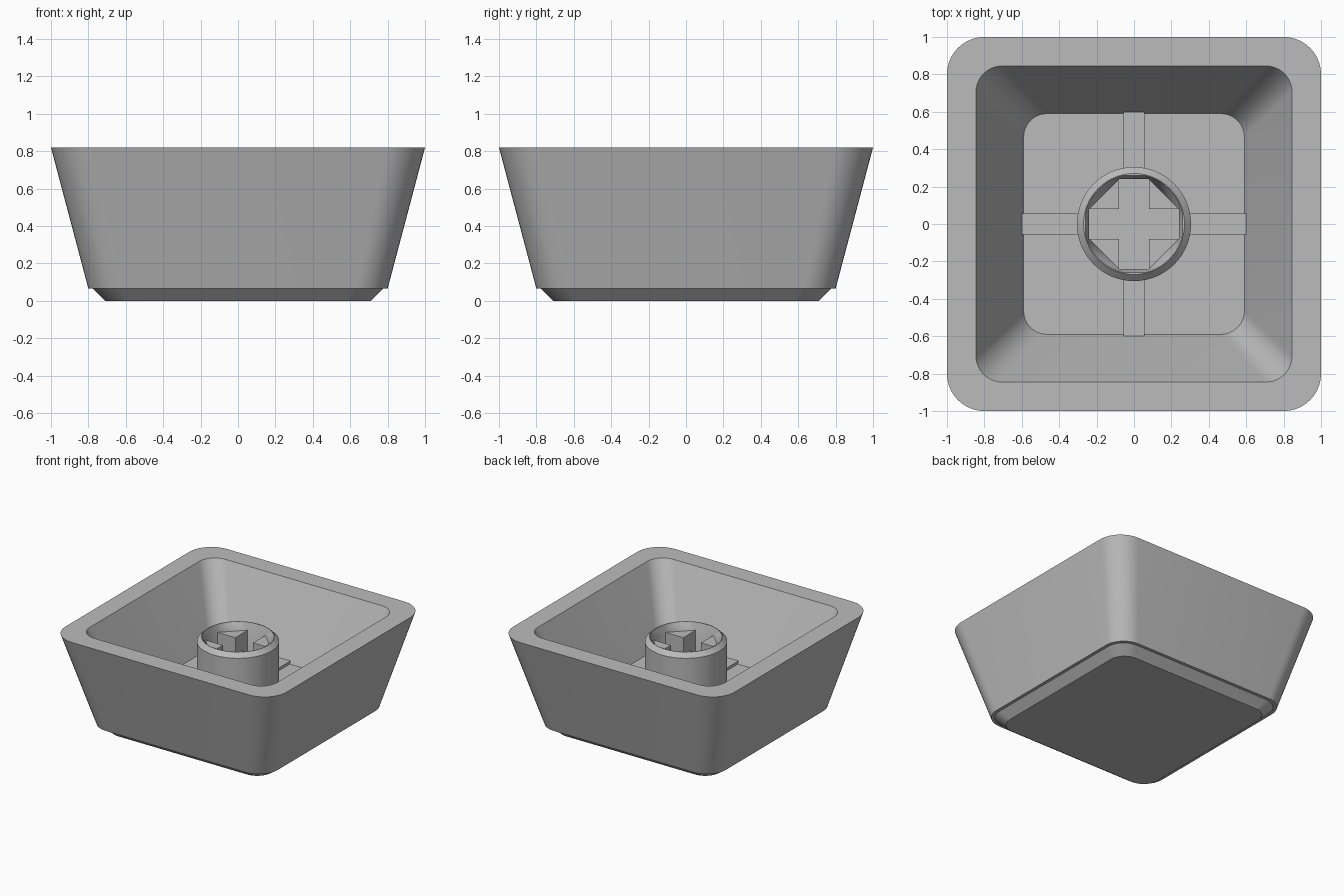
import bpy
import bmesh
from math import cos, sin, pi, radians

if "Cube" in bpy.data.objects:
    bpy.data.objects.remove(bpy.data.objects["Cube"], do_unlink=True)

grey = bpy.data.materials.new("plain grey")
grey.use_nodes = True
colour = (0.5, 0.5, 0.5, 1)
grey.diffuse_color = colour
grey.node_tree.nodes["Principled BSDF"].inputs["Base Color"].default_value = colour

FLOOR = 0.265


def make_object(name, bm):
    bmesh.ops.recalc_face_normals(bm, faces=bm.faces)
    mesh = bpy.data.meshes.new(name)
    bm.to_mesh(mesh)
    bm.free()
    mesh.materials.append(grey)
    obj = bpy.data.objects.new(name, mesh)
    bpy.context.collection.objects.link(obj)
    return obj


def rounded_square(half, radius, z, steps=10):
    points = []
    for quarter in range(4):
        start = quarter * pi / 2
        cx = (half - radius) * (1 if quarter in (0, 3) else -1)
        cy = (half - radius) * (1 if quarter < 2 else -1)
        for i in range(steps + 1):
            a = start + i * pi / 2 / steps
            points.append((cx + radius * cos(a), cy + radius * sin(a), z))
    return points


def circle(radius, z, count=64):
    return [(radius * cos(2 * pi * i / count), radius * sin(2 * pi * i / count), z)
            for i in range(count)]


def loft(name, rings):
    """Join rings of equal length and cap both ends."""
    bm = bmesh.new()
    loops = [[bm.verts.new(p) for p in ring] for ring in rings]
    n = len(loops[0])
    for low, high in zip(loops, loops[1:]):
        for i in range(n):
            j = (i + 1) % n
            bm.faces.new((low[i], low[j], high[j], high[i]))
    bm.faces.new(loops[0])
    bm.faces.new(loops[-1])
    return make_object(name, bm)


def box(name, x0, x1, y0, y1, z0, z1):
    return loft(name, [[(x0, y0, z), (x1, y0, z), (x1, y1, z), (x0, y1, z)]
                       for z in (z0, z1)])


def smooth(obj):
    bpy.ops.object.select_all(action="DESELECT")
    obj.select_set(True)
    bpy.context.view_layer.objects.active = obj
    bpy.ops.object.shade_smooth_by_angle(angle=radians(25))


def cut(obj, cutter):
    mod = obj.modifiers.new("cut", "BOOLEAN")
    mod.operation = "DIFFERENCE"
    mod.solver = "EXACT"
    mod.object = cutter
    bpy.context.view_layer.objects.active = obj
    bpy.ops.object.modifier_apply(modifier=mod.name)
    bpy.data.objects.remove(cutter, do_unlink=True)


# Hollow tapered shell with a stepped, bevelled base
shell = loft("shell", [rounded_square(*ring) for ring in (
    (0.71, 0.13, 0), (0.775, 0.15, 0.065), (0.80, 0.17, 0.065),
    (1.0, 0.20, 0.82), (0.845, 0.14, 0.82), (0.59, 0.125, FLOOR))])
smooth(shell)

# Round post, bevelled on its outer edge
post = loft("post", [circle(0.305, FLOOR - 0.02), circle(0.305, 0.665), circle(0.27, 0.70)])

# Funnel at the mouth of the socket
A, B = 0.24, 0.08
bm = bmesh.new()
for x, y in ((A, B), (B, A)):
    for sx in (1, -1):
        for sy in (1, -1):
            bm.verts.new((x * sx, y * sy, 0.64))
for x, y, z in circle(0.268, 0.705):
    bm.verts.new((max(-0.262, min(0.262, x)), max(-0.262, min(0.262, y)), z))
bmesh.ops.convex_hull(bm, input=bm.verts)
cut(post, make_object("funnel_cutter", bm))

# Cross-shaped socket
cut(post, box("socket_cutter_x", -A, A, -B, B, FLOOR, 0.66))
cut(post, box("socket_cutter_y", -B, B, -A, A, FLOOR, 0.66))
smooth(post)

# Four low ribs from the post to the walls
for name, x, y in (("rib_left", 1, 0), ("rib_right", -1, 0),
                   ("rib_back", 0, 1), ("rib_front", 0, -1)):
    xs = sorted((0.29 * x, 0.60 * x)) if x else (-0.055, 0.055)
    ys = sorted((0.29 * y, 0.60 * y)) if y else (-0.055, 0.055)
    box(name, *xs, *ys, FLOOR - 0.02, FLOOR + 0.022)
